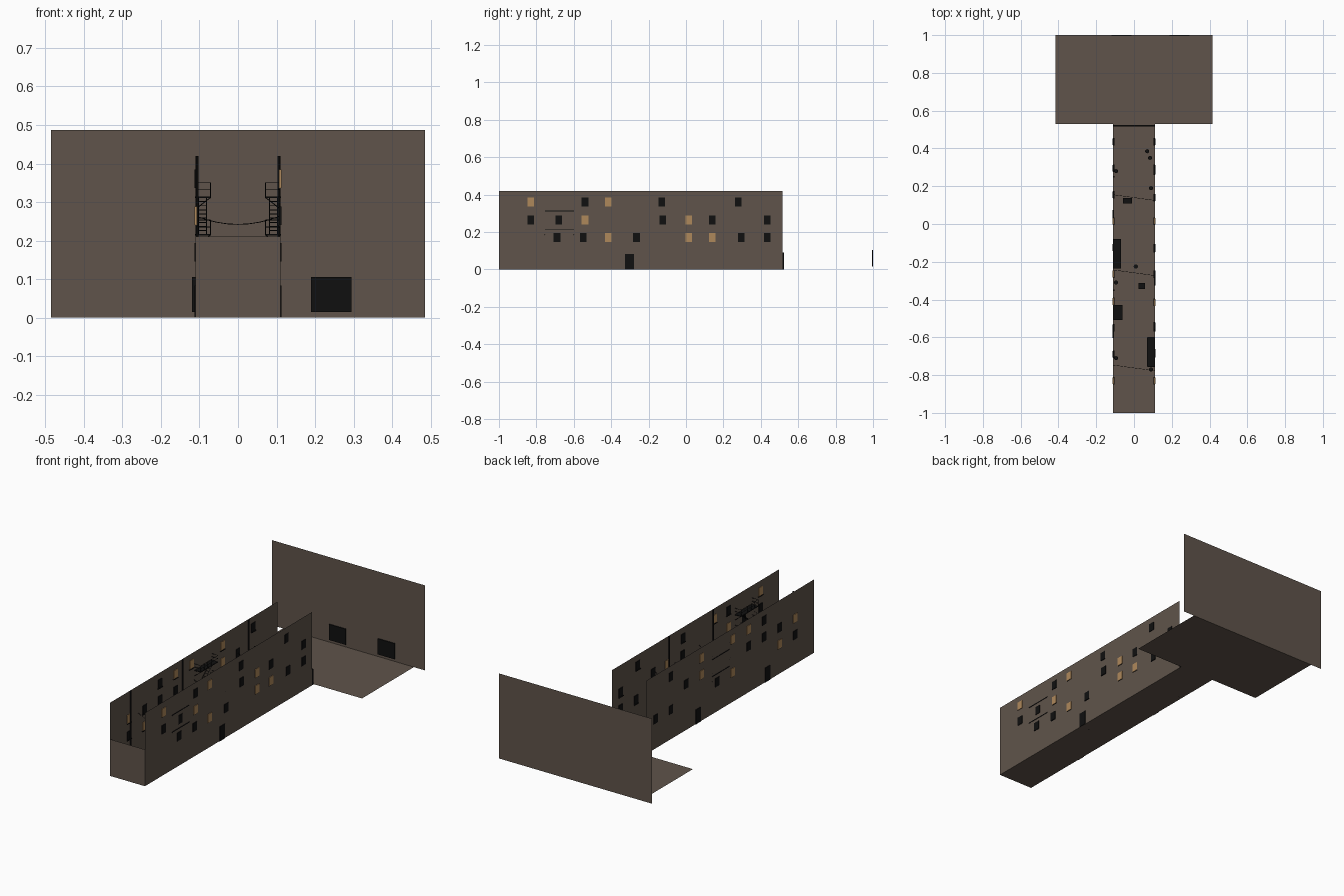
import bpy, bmesh, math
from mathutils import Vector

if "Cube" in bpy.data.objects:
    bpy.data.objects.remove(bpy.data.objects["Cube"])


def mat(name, rgb):
    m = bpy.data.materials.new(name)
    m.diffuse_color = (*rgb, 1)
    m.use_nodes = True
    m.node_tree.nodes["Principled BSDF"].inputs["Base Color"].default_value = m.diffuse_color
    return m


BROWN = mat("brown_masonry", (0.115, 0.088, 0.069))
BLACK = mat("soot_black", (0.005, 0.005, 0.005))
AMBER = mat("lit_amber", (0.43, 0.25, 0.105))


def finish(name, bm, m):
    me = bpy.data.meshes.new(name)
    bm.to_mesh(me)
    bm.free()
    me.materials.append(m)
    ob = bpy.data.objects.new(name, me)
    bpy.context.collection.objects.link(ob)
    return ob


def quad(name, pts, m):
    bm = bmesh.new()
    bm.faces.new([bm.verts.new(p) for p in pts])
    return finish(name, bm, m)


def add_box(bm, x0, x1, y0, y1, z0, z1):
    vs = bmesh.ops.create_cube(bm, size=1)["verts"]
    for v in vs:
        v.co = ((x0 + x1) / 2 + v.co.x * (x1 - x0),
                (y0 + y1) / 2 + v.co.y * (y1 - y0),
                (z0 + z1) / 2 + v.co.z * (z1 - z0))


def boxes(name, items, m):
    bm = bmesh.new()
    for it in items:
        add_box(bm, *it)
    return finish(name, bm, m)


def add_rod(bm, a, b, r, sides=6):
    a, b = Vector(a), Vector(b)
    d = b - a
    vs = bmesh.ops.create_cone(bm, cap_ends=True, segments=sides, radius1=r,
                               radius2=r, depth=d.length)["verts"]
    q = d.to_track_quat('Z', 'Y')
    for v in vs:
        v.co = q @ v.co + (a + b) / 2


def rods(name, items, r, m, sides=6):
    bm = bmesh.new()
    for a, b in items:
        add_rod(bm, a, b, r, sides)
    return finish(name, bm, m)


W = 0.11      # half width of the alley
END = 0.515   # where the side walls stop

# Ground and walls: single sheets
quad("alley_floor", [(-W, -1, 0), (W, -1, 0), (W, 0.53, 0), (-W, 0.53, 0)], BROWN)
quad("courtyard_floor", [(-.415, .53, 0), (.415, .53, 0), (.415, 1, 0), (-.415, 1, 0)], BROWN)
quad("back_wall", [(-.485, 1, 0), (.485, 1, 0), (.485, 1, .487), (-.485, 1, .487)], BROWN)
quad("front_wall", [(-W, -1, 0), (W, -1, 0), (W, -1, .21), (-W, -1, .21)], BROWN)
for side, name in ((-1, "left_wall"), (1, "right_wall")):
    x = side * W
    quad(name, [(x, -1, 0), (x, END, 0), (x, END, .42), (x, -1, .42)], BROWN)

# Windows: y positions per row, dark and lit
right = {.36: ([-.54, -.13, .28], [-.83, -.415]),
         .265: ([-.83, -.68, -.125, .14, .435], [-.54, .015]),
         .17: ([-.69, -.55, -.265, .295, .435], [-.415, .015, .14])}
left = {.36: ([-.55, .295], [-.41, -.265, .015]),
        .265: ([-.69, -.55, -.41, .155], [-.83, .015]),
        .17: ([-.83, -.125, .295, .435], [-.69, -.265])}
for label, side, rows in (("left", -1, left), ("right", 1, right)):
    x = side * W
    for k, (kind, m) in enumerate((("dark", BLACK), ("lit", AMBER))):
        boxes(f"{label}_{kind}_windows",
              [(x - .003, x + .003, y - .018, y + .018, z - .024, z + .024)
               for z, ys in rows.items() for y in ys[k]], m)
    # thin sills on the alley side
    xi = x - side * .006
    boxes(f"{label}_sills",
          [(min(x, xi), max(x, xi), y - .02, y + .02, z - .028, z - .024)
           for z, ys in rows.items() for y in ys[0] + ys[1]], BLACK)

# Doors
boxes("right_door", [(W - .003, W + .003, -.325, -.278, 0, .083)], BLACK)
boxes("left_doors", [(-W - .003, -W + .003, y - .023, y + .023, 0, .083)
                     for y in (-.58, .05)], BLACK)
boxes("courtyard_doors", [(x - .053, x + .053, .994, .999, .015, .105)
                          for x in (-.067, .242)], BLACK)
boxes("alley_gate", [(-W, W, .515, .525, 0, .09)], BLACK)


# Fire escapes: two platforms, rails and a stair between
def fire_escape(label, s, y0, y1):
    xo, xi = s * W, s * .071
    lo, hi = min(xo, xi), max(xo, xi)
    boxes(label + "_platforms",
          [(min(lo, s * .112), max(hi, s * .112), y0, y1, z - .002, z + .002)
           for z in (.215, .312)], BLACK)
    bars = []
    for z in (.215, .312):
        for h in (.02, .038):
            bars += [((xi, y0, z + h), (xi, y1, z + h)),
                     ((xo, y0, z + h), (xi, y0, z + h)),
                     ((xo, y1, z + h), (xi, y1, z + h))]
        for i in range(6):
            y = y0 + (y1 - y0) * i / 5
            bars.append(((xi, y, z), (xi, y, z + .038)))
    for x in (s * .082, s * .102):
        bars.append(((x, y0 + .02, .215), (x, y1 - .03, .312)))
    for i in range(1, 9):
        t = i / 9
        y, z = y0 + .02 + t * (y1 - y0 - .05), .215 + t * .097
        bars.append(((s * .082, y, z), (s * .102, y, z)))
    # wall brackets under each platform
    for z in (.215, .312):
        for y in (y0, y1):
            bars.append(((xi, y, z), (xo, y, z - .03)))
    rods(label + "_rails", bars, .0012, BLACK, 4)


fire_escape("left_fire_escape", -1, -.235, -.08)
fire_escape("right_fire_escape", 1, -.755, -.6)

# Drainpipes
rods("drainpipes", [((x, y, 0), (x, y, .42)) for x, y in
                    ((-.106, -.82), (-.106, -.35), (-.106, .25),
                     (.106, 0), (.106, -.4))], .004, BLACK, 8)

# Sagging cables across the alley
cables = []
for y in (.14, -.258, -.762):
    pts = [(-W + i * W / 4, y + .015 - i * .00375,
            .242 + .022 * ((i - 4) / 4) ** 2) for i in range(9)]
    cables += list(zip(pts, pts[1:]))
rods("cables", cables, .001, BLACK, 4)

# Ground clutter
boxes("dumpster", [(-.108, -.062, -.505, -.43, .004, .05),
                   (-.109, -.06, -.507, -.428, .05, .055)], BLACK)
boxes("crates", [(.025, .058, -.345, -.312, 0, .025),
                 (-.058, -.01, .108, .137, 0, .012)], BLACK)
rods("bins", [((x, y, 0), (x, y, .03)) for x, y in
              ((.085, .35), (.07, .385), (-.095, .28), (.09, .19),
               (-.095, -.31), (.09, -.77), (-.095, -.71))], .011, BLACK, 10)
rods("drain_cover", [((.01, -.225, 0), (.01, -.225, .002))], .012, BLACK, 12)
